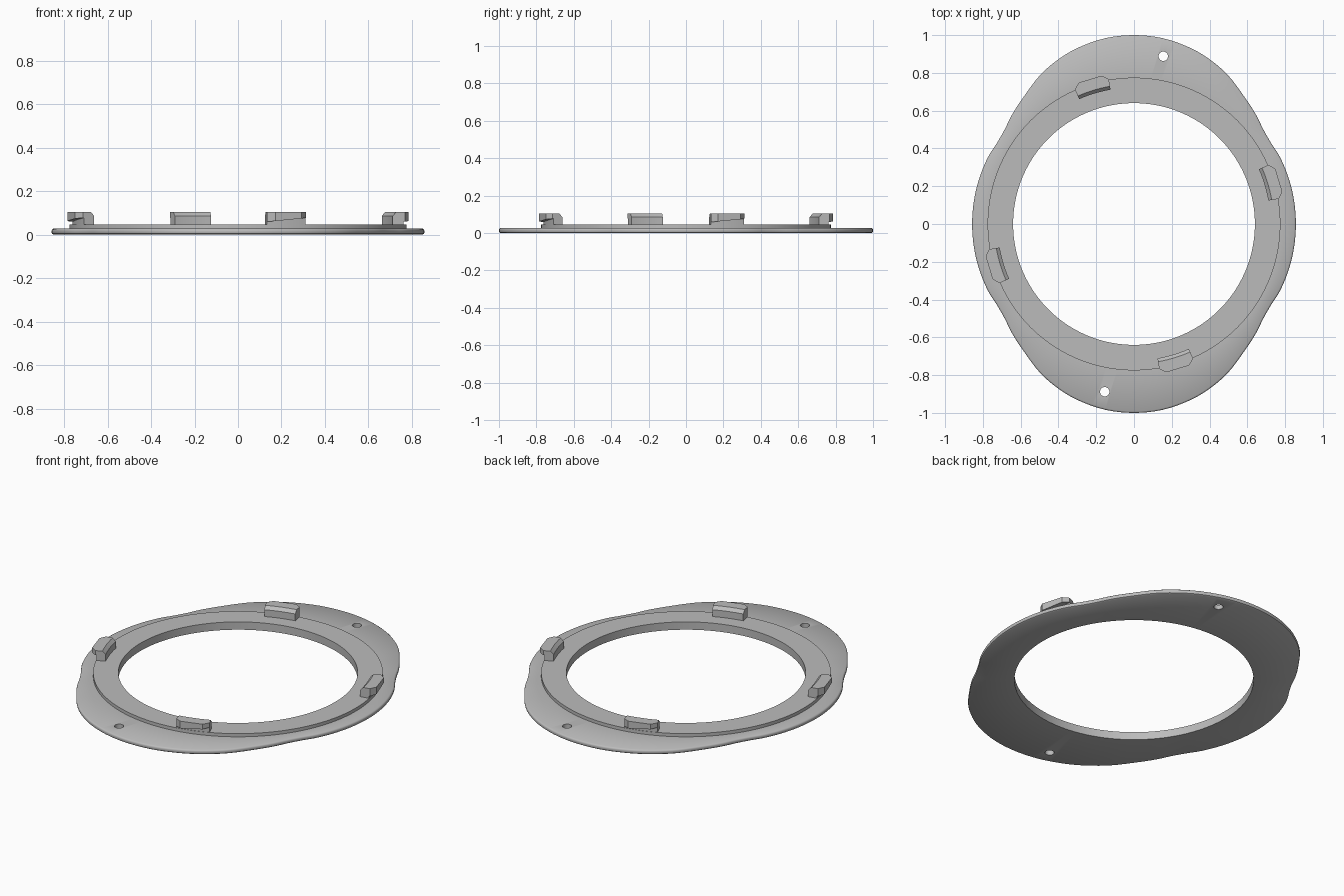
import bpy, bmesh, math
from mathutils import Vector
from mathutils.geometry import interpolate_bezier

cube = bpy.data.objects.get("Cube")
if cube:
    bpy.data.objects.remove(cube)

grey = bpy.data.materials.new("plain_grey")
grey.use_nodes = True
grey.diffuse_color = (0.5, 0.5, 0.5, 1)
grey.node_tree.nodes["Principled BSDF"].inputs["Base Color"].default_value = (0.5, 0.5, 0.5, 1)

HOLE_R, STEP_R = 0.64, 0.775
PLATE_Z, STEP_Z, CLIP_Z = 0.027, 0.046, 0.104


def polar(r, a, z):
    return Vector((r * math.cos(a), r * math.sin(a), z))


def sweep(name, sections, closed):
    """Join matching cross-sections into a solid."""
    bm = bmesh.new()
    rows = [[bm.verts.new(p) for p in s] for s in sections]
    n = len(rows[0])
    pairs = list(zip(rows, rows[1:] + rows[:1])) if closed else list(zip(rows, rows[1:]))
    for a, b in pairs:
        for i in range(n):
            j = (i + 1) % n
            bm.faces.new((a[i], a[j], b[j], b[i]))
    if not closed:
        bm.faces.new(rows[0])
        bm.faces.new(rows[-1])
    bmesh.ops.recalc_face_normals(bm, faces=bm.faces)
    mesh = bpy.data.meshes.new(name)
    bm.to_mesh(mesh)
    bm.free()
    mesh.materials.append(grey)
    ob = bpy.data.objects.new(name, mesh)
    bpy.context.collection.objects.link(ob)
    return ob


def smooth(ob, angle):
    bpy.ops.object.select_all(action="DESELECT")
    ob.select_set(True)
    bpy.context.view_layer.objects.active = ob
    bpy.ops.object.shade_smooth_by_angle(angle=math.radians(angle))


# Quarter outline: wide side arc, shallow waist, rounded end
quarter = [(0.857, 0), (0.848, 0.12), (0.82, 0.24), (0.775, 0.35), (0.725, 0.43),
           (0.685, 0.5), (0.645, 0.58), (0.59, 0.665), (0.5, 0.785), (0.4, 0.872),
           (0.29, 0.936), (0.15, 0.984), (0, 1)]
half = quarter + [(-x, y) for x, y in quarter[-2::-1]]
knots = [Vector((x, y, 0)) for x, y in half[:-1]]
knots += [-k for k in knots]
outline = []
for i, k in enumerate(knots):
    nxt = knots[(i + 1) % len(knots)]
    t0 = (nxt - knots[i - 1]) / 6
    t1 = (knots[(i + 2) % len(knots)] - k) / 6
    outline += interpolate_bezier(k, k + t0, nxt - t1, nxt, 5)[:-1]

# Flange: rounded outer rim, raised inner ring, open centre
sections = []
for p in outline:
    r, a = p.length, math.atan2(p.y, p.x)
    profile = [(HOLE_R, 0), (r - 0.008, 0), (r - 0.002, 0.004), (r, 0.01), (r, 0.018),
               (r - 0.002, 0.023), (r - 0.008, PLATE_Z), (STEP_R, PLATE_Z),
               (STEP_R, STEP_Z), (HOLE_R, STEP_Z)]
    sections.append([polar(q, a, z) for q, z in profile])
flange = sweep("flange", sections, True)

# Two screw holes
for side in (1, -1):
    bpy.ops.mesh.primitive_cylinder_add(vertices=32, radius=0.025, depth=0.2,
                                        location=(0.155 * side, 0.888 * side, 0))
    cutter = bpy.context.object
    cutter.name = "screw_hole_cutter"
    cutter.data.materials.append(grey)
    mod = flange.modifiers.new("screw_hole", "BOOLEAN")
    mod.object, mod.operation, mod.solver = cutter, "DIFFERENCE", "EXACT"
    bpy.context.view_layer.objects.active = flange
    bpy.ops.object.modifier_apply(modifier=mod.name)
    bpy.data.objects.remove(cutter)
smooth(flange, 35)

# Four hooked clips: stem on the ring, outward lip with a ramped underside
HALF = math.radians(6.9)
CORNER = 0.65
steps = sorted([-1 + i / 4 for i in range(9)] + [-CORNER, CORNER])
for n, name in enumerate(("left", "back", "right", "front")):
    centre = math.radians(16.8 + 90 * n)
    sections = []
    for t in steps:
        a = centre + t * HALF
        # Straight outer edge with clipped corners
        flat = 0.801 / math.cos(t * HALF)
        tip = flat - max(0, abs(t) - CORNER) / (1 - CORNER) * 0.028
        under = 0.068 + 0.009 * t
        profile = [(0.722, STEP_Z - 0.004), (STEP_R - 0.002, STEP_Z - 0.004),
                   (STEP_R - 0.002, under), (tip, under), (tip, CLIP_Z),
                   (0.74, CLIP_Z), (0.722, CLIP_Z - 0.018)]
        sections.append([polar(r, a, z) for r, z in profile])
    smooth(sweep(name + "_clip", sections, False), 15)
